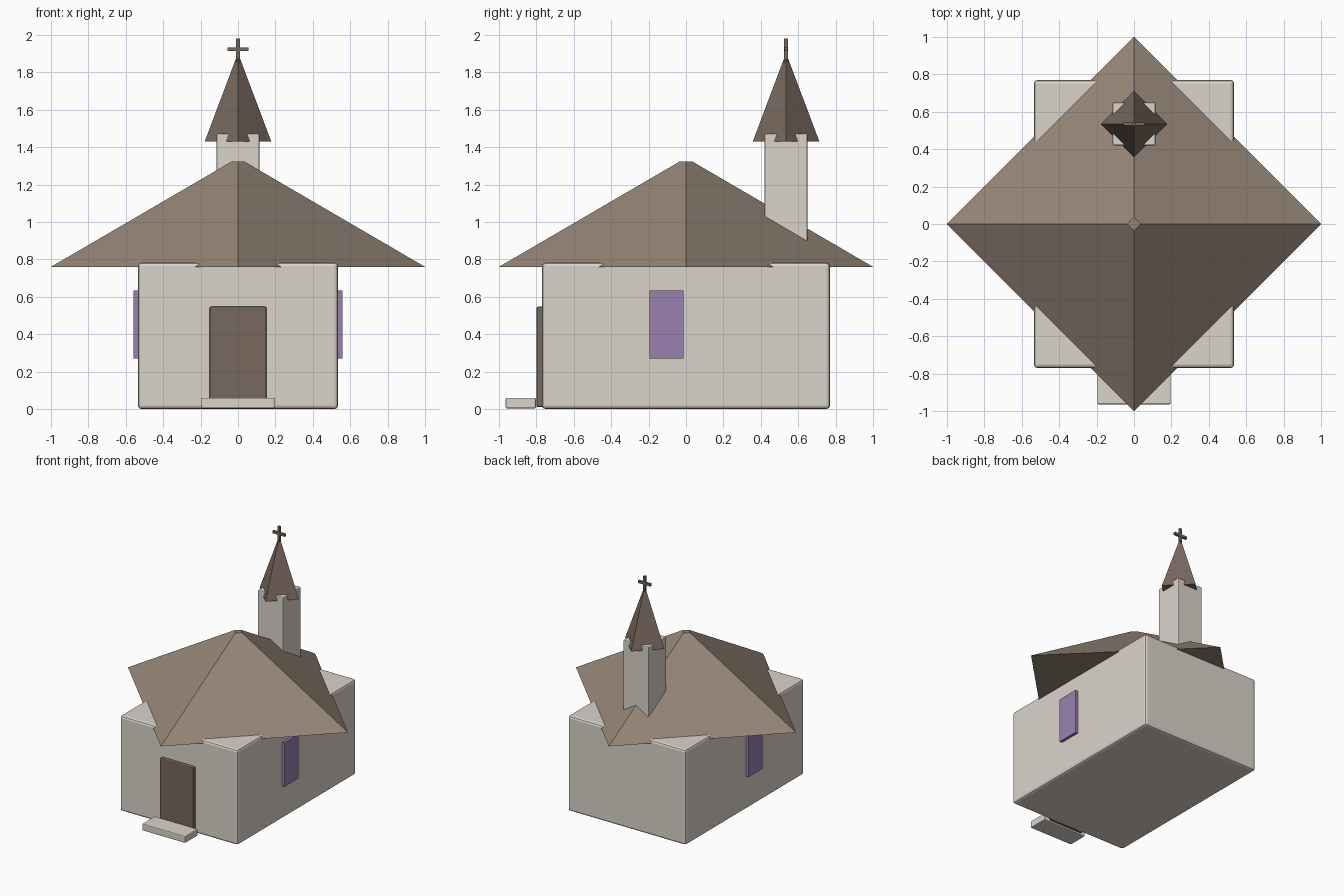
import bpy
import math

if "Cube" in bpy.data.objects:
    bpy.data.objects.remove(bpy.data.objects["Cube"])


def material(name, rgb):
    m = bpy.data.materials.new(name)
    m.diffuse_color = (*rgb, 1)
    m.use_nodes = True
    m.node_tree.nodes["Principled BSDF"].inputs["Base Color"].default_value = m.diffuse_color
    return m


PLASTER = material("plaster", (0.70, 0.66, 0.60))
ROOF = material("roof_brown", (0.30, 0.235, 0.18))
WOOD = material("dark_wood", (0.19, 0.14, 0.11))
GLASS = material("violet_glass", (0.33, 0.22, 0.43))


def box(name, lo, hi, mat, bevel=0):
    """Axis-aligned box between two corners, with optional chamfer."""
    centre = [(a + b) / 2 for a, b in zip(lo, hi)]
    bpy.ops.mesh.primitive_cube_add(size=1, location=centre)
    ob = bpy.context.object
    ob.name = name
    ob.scale = [b - a for a, b in zip(lo, hi)]
    bpy.ops.object.transform_apply(location=False, rotation=False, scale=True)
    ob.data.materials.append(mat)
    if bevel:
        mod = ob.modifiers.new("bevel", 'BEVEL')
        mod.width = bevel
        mod.segments = 2
    return ob


def pyramid(name, y, z0, z1, r0, r1, mat):
    """Four-sided cone with its corners on the x and y axes."""
    bpy.ops.mesh.primitive_cone_add(vertices=4, radius1=r0, radius2=r1,
                                    depth=z1 - z0, location=(0, y, (z0 + z1) / 2))
    ob = bpy.context.object
    ob.name = name
    ob.data.materials.append(mat)
    return ob


# Main hall and its diamond-turned roof
box("hall_walls", (-0.535, -0.77, 0), (0.535, 0.77, 0.782), PLASTER, 0.018)
pyramid("main_roof", 0, 0.76, 1.322, 1.0, 0.036, ROOF)

# Steeple at the rear
SY = 0.535
box("steeple_tower", (-0.115, SY - 0.115, 0.87), (0.115, SY + 0.115, 1.472), PLASTER, 0.008)
pyramid("steeple_spire", SY, 1.43, 1.892, 0.178, 0.004, WOOD)

# Cross on the spire
box("cross_upright", (-0.01, SY - 0.01, 1.85), (0.01, SY + 0.01, 1.982), WOOD)
box("cross_arm", (-0.057, SY - 0.009, 1.913), (0.057, SY + 0.009, 1.933), WOOD)

# Door and doorstep
box("door", (-0.152, -0.80, 0.01), (0.152, -0.75, 0.547), WOOD, 0.008)
box("doorstep", (-0.196, -0.964, 0.003), (0.196, -0.803, 0.06), PLASTER, 0.007)

# One window on each side wall
for side, s in (("left", -1), ("right", 1)):
    a, b = sorted((s * 0.52, s * 0.558))
    box(side + "_window", (a, -0.195, 0.27), (b, -0.013, 0.633), GLASS)
